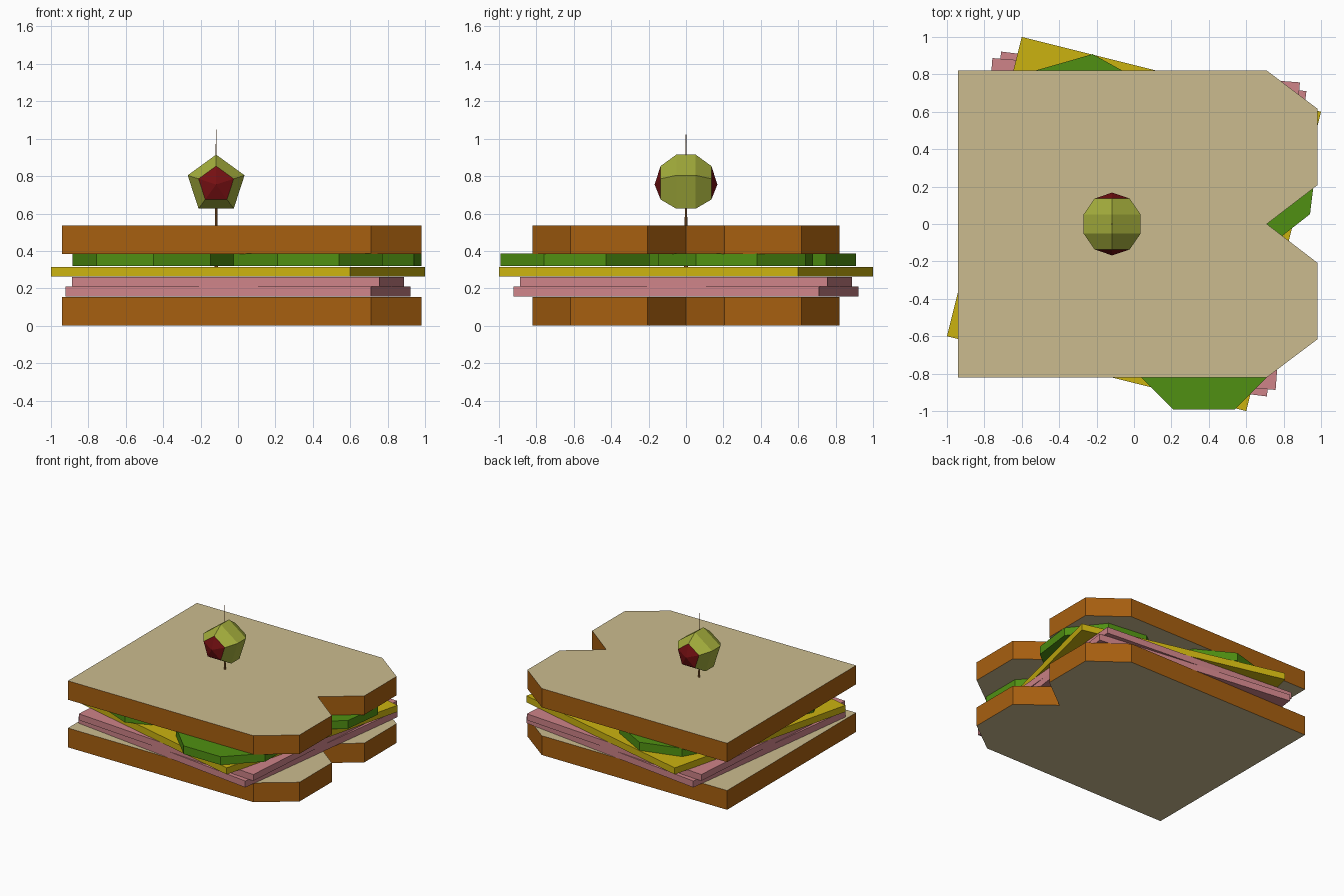
import bpy
import bmesh
from math import cos, sin, pi, radians
from mathutils import Matrix

if "Cube" in bpy.data.objects:
    bpy.data.objects.remove(bpy.data.objects["Cube"], do_unlink=True)


def material(name, r, g, b):
    mat = bpy.data.materials.new(name)
    mat.use_nodes = True
    mat.diffuse_color = (r, g, b, 1)
    mat.node_tree.nodes["Principled BSDF"].inputs["Base Color"].default_value = (r, g, b, 1)
    return mat


crust = material("crust_brown", 0.39, 0.115, 0.005)
crumb = material("crumb_tan", 0.60, 0.50, 0.275)
pink = material("ham_pink", 0.62, 0.23, 0.25)
yellow = material("cheese_yellow", 0.60, 0.45, 0.005)
green = material("lettuce_green", 0.08, 0.28, 0.006)
olive_green = material("olive_green", 0.37, 0.42, 0.045)
red = material("pimento_red", 0.18, 0.005, 0.006)
wood = material("stick_wood", 0.33, 0.13, 0.03)


def finish(name, bm, mats):
    bmesh.ops.recalc_face_normals(bm, faces=bm.faces)
    mesh = bpy.data.meshes.new(name)
    bm.to_mesh(mesh)
    bm.free()
    for mat in mats:
        mesh.materials.append(mat)
    obj = bpy.data.objects.new(name, mesh)
    bpy.context.collection.objects.link(obj)
    return obj


def slab(name, outline, bottom, top, *mats):
    """Extrude an outline; a second material goes on the flat top and underside."""
    bm = bmesh.new()
    low = bm.faces.new([bm.verts.new((x, y, bottom)) for x, y in outline])
    ext = bmesh.ops.extrude_face_region(bm, geom=[low], use_keep_orig=True)
    verts = [v for v in ext["geom"] if isinstance(v, bmesh.types.BMVert)]
    bmesh.ops.translate(bm, verts=verts, vec=(0, 0, top - bottom))
    bm.normal_update()
    for f in bm.faces:
        f.material_index = int(len(mats) > 1 and abs(f.normal.z) > 0.5)
    return finish(name, bm, mats)


def turned_square(a, b):
    return [(-a, b), (-b, -a), (a, -b), (b, a)]


def octagon(x, y, first_angle, radius=0.431):
    angles = [radians(first_angle) + k * pi / 4 for k in range(8)]
    return [(x + radius * cos(t), y + radius * sin(t)) for t in angles]


# Bread slices, mirrored about the notch in the crust
half = [(0.98, 0.207), (0.98, 0.617), (0.71, 0.82), (-0.94, 0.82)]
bread = [(0.71, 0)] + half + [(x, -y) for x, y in reversed(half)]
slab("bottom_bread", bread, 0, 0.155, crust, crumb)
slab("top_bread", bread, 0.383, 0.535, crust, crumb)

# Ham and cheese, each a square turned by a different amount
slab("lower_ham", turned_square(0.71, 0.922), 0.157, 0.209, pink)
slab("upper_ham", turned_square(0.757, 0.887), 0.209, 0.26, pink)
slab("cheese", turned_square(0.6, 1.0), 0.262, 0.315, yellow)

# Four lettuce leaves
leaves = {
    "front_left_lettuce": (0.375, -0.593, 22.5),
    "back_left_lettuce": (0.566, 0.265, 15.5),
    "back_right_lettuce": (-0.27, 0.48, 38.5),
    "front_right_lettuce": (-0.453, -0.36, 0),
}
for name, (x, y, angle) in leaves.items():
    slab(name, octagon(x, y, angle), 0.319, 0.385, green)

# Tapered cocktail stick
pick_x = -0.117
bm = bmesh.new()
bmesh.ops.create_cone(bm, cap_ends=True, segments=8, radius1=0.010, radius2=0.001,
                      depth=0.74, matrix=Matrix.Translation((pick_x, 0, 0.68)))
finish("cocktail_stick", bm, [wood])

# Five-sided olive lying along y, with red caps at both ends
bm = bmesh.new()
radius, centre_z = 0.168, 0.755
rings = []
for latitude in (-54, -18, 18, 54):
    t = radians(latitude)
    rings.append([bm.verts.new((pick_x + radius * cos(t) * sin(k * 2 * pi / 5),
                                radius * sin(t),
                                centre_z + radius * cos(t) * cos(k * 2 * pi / 5)))
                  for k in range(5)])
for a, b in zip(rings, rings[1:]):
    for k in range(5):
        n = (k + 1) % 5
        bm.faces.new((a[k], a[n], b[n], b[k]))
for ring, side in ((rings[0], -1), (rings[-1], 1)):
    pole = bm.verts.new((pick_x, side * radius, centre_z))
    for k in range(5):
        bm.faces.new((ring[k], ring[(k + 1) % 5], pole)).material_index = 1
finish("olive", bm, [olive_green, red])
